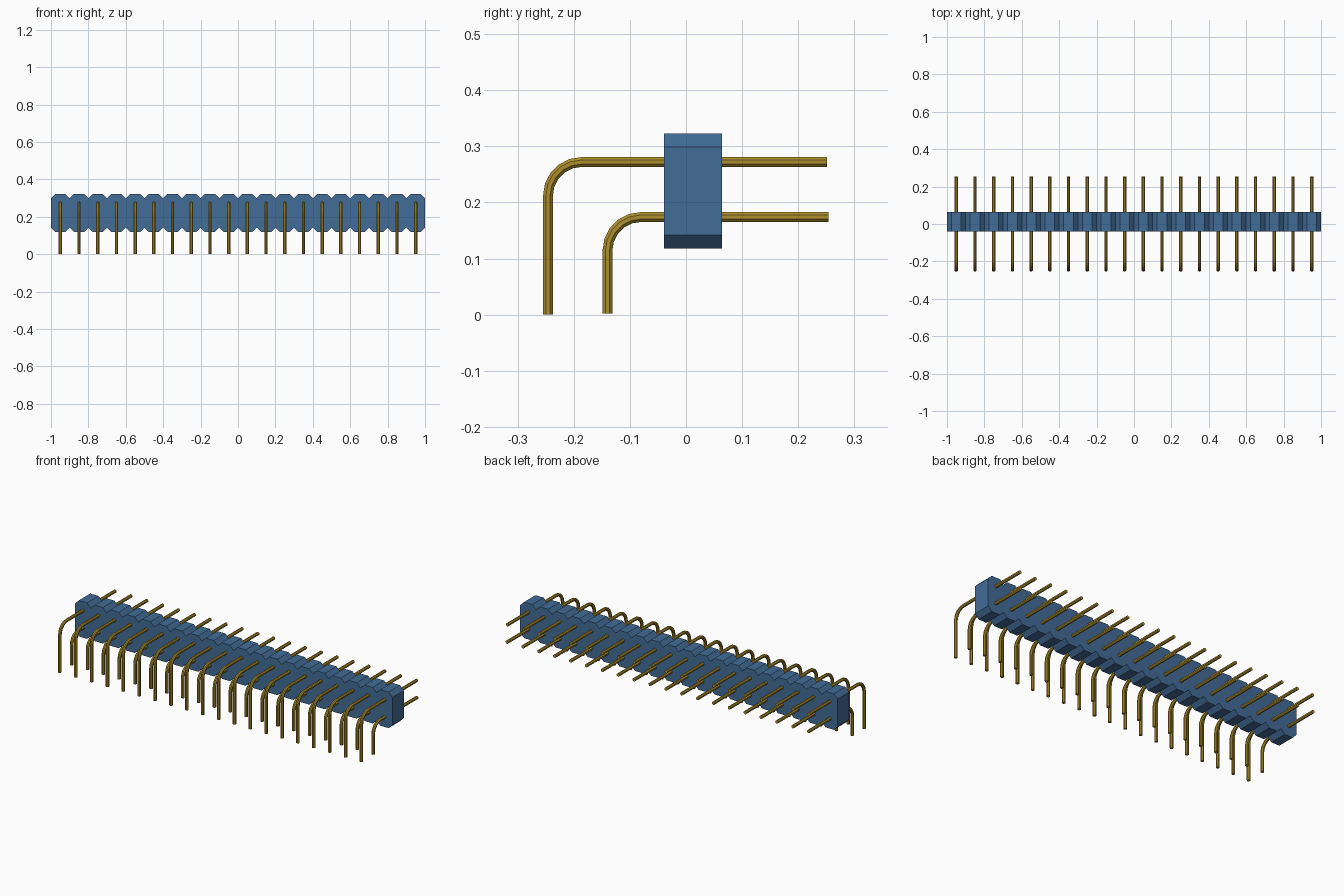
import bpy
import bmesh
import math
from mathutils import Vector

cube = bpy.data.objects.get("Cube")
if cube:
    bpy.data.objects.remove(cube, do_unlink=True)

COUNT = 20
PITCH = 0.1
SIDES = 8


def material(name, rgb):
    mat = bpy.data.materials.new(name)
    mat.use_nodes = True
    color = (*rgb, 1.0)
    mat.diffuse_color = color
    mat.node_tree.nodes["Principled BSDF"].inputs["Base Color"].default_value = color
    return mat


def finish(bm, name, mat):
    bmesh.ops.recalc_face_normals(bm, faces=bm.faces)
    mesh = bpy.data.meshes.new(name)
    bm.to_mesh(mesh)
    bm.free()
    mesh.materials.append(mat)
    obj = bpy.data.objects.new(name, mesh)
    bpy.context.collection.objects.link(obj)
    return obj


def housing(mat, front=-0.039, back=0.064, low=0.118, high=0.323, cut=0.024):
    """Extruded strip with a V notch between neighbouring cells."""
    top, bottom = [], []
    for i in range(COUNT):
        x0 = -1 + i * PITCH
        x1 = x0 + PITCH
        top += [(x0, high - cut), (x0 + cut, high), (x1 - cut, high)]
        bottom += [(x0, low + cut), (x0 + cut, low), (x1 - cut, low)]
    top.append((1, high - cut))
    bottom.append((1, low + cut))
    bm = bmesh.new()
    profile = bm.faces.new([bm.verts.new((x, front, z)) for x, z in top + bottom[::-1]])
    extruded = bmesh.ops.extrude_face_region(bm, geom=[profile], use_keep_orig=True)
    moved = [g for g in extruded["geom"] if isinstance(g, bmesh.types.BMVert)]
    bmesh.ops.translate(bm, verts=moved, vec=(0, back - front, 0))
    return finish(bm, "housing", mat)


def pin_row(name, mat, leg_y, arm_z, tip_y, foot_z, bend=0.06, radius=0.0095, steps=5):
    """Row of bent round pins, each swept along a leg, a bend and an arm."""
    path = [(Vector((0, leg_y, foot_z)), 0.0)]
    for s in range(steps + 1):
        a = math.pi / 2 * s / steps
        path.append((Vector((0, leg_y + bend * (1 - math.cos(a)),
                             arm_z - bend * (1 - math.sin(a)))), a))
    path.append((Vector((0, tip_y, arm_z)), math.pi / 2))
    bm = bmesh.new()
    for i in range(COUNT):
        shift = Vector((-1 + (i + 0.5) * PITCH, 0, 0))
        rings = []
        for point, a in path:
            across = Vector((0, math.cos(a), -math.sin(a)))
            ring = []
            for k in range(SIDES):
                t = 2 * math.pi * (k + 0.5) / SIDES
                offset = Vector((math.cos(t), 0, 0)) + across * math.sin(t)
                ring.append(bm.verts.new(point + shift + offset * radius))
            rings.append(ring)
        for r0, r1 in zip(rings, rings[1:]):
            for k in range(SIDES):
                n = (k + 1) % SIDES
                bm.faces.new((r0[k], r0[n], r1[n], r1[k]))
        bm.faces.new(rings[0])
        bm.faces.new(rings[-1])
    return finish(bm, name, mat)


blue = material("blue plastic", (0.055, 0.15, 0.31))
gold = material("gold metal", (0.42, 0.27, 0.025))

# Notched block
housing(blue)

# Long upper pins and short lower pins
pin_row("upper_pins", gold, leg_y=-0.246, arm_z=0.272, tip_y=0.251, foot_z=0.0)
pin_row("lower_pins", gold, leg_y=-0.14, arm_z=0.174, tip_y=0.254, foot_z=0.002)
